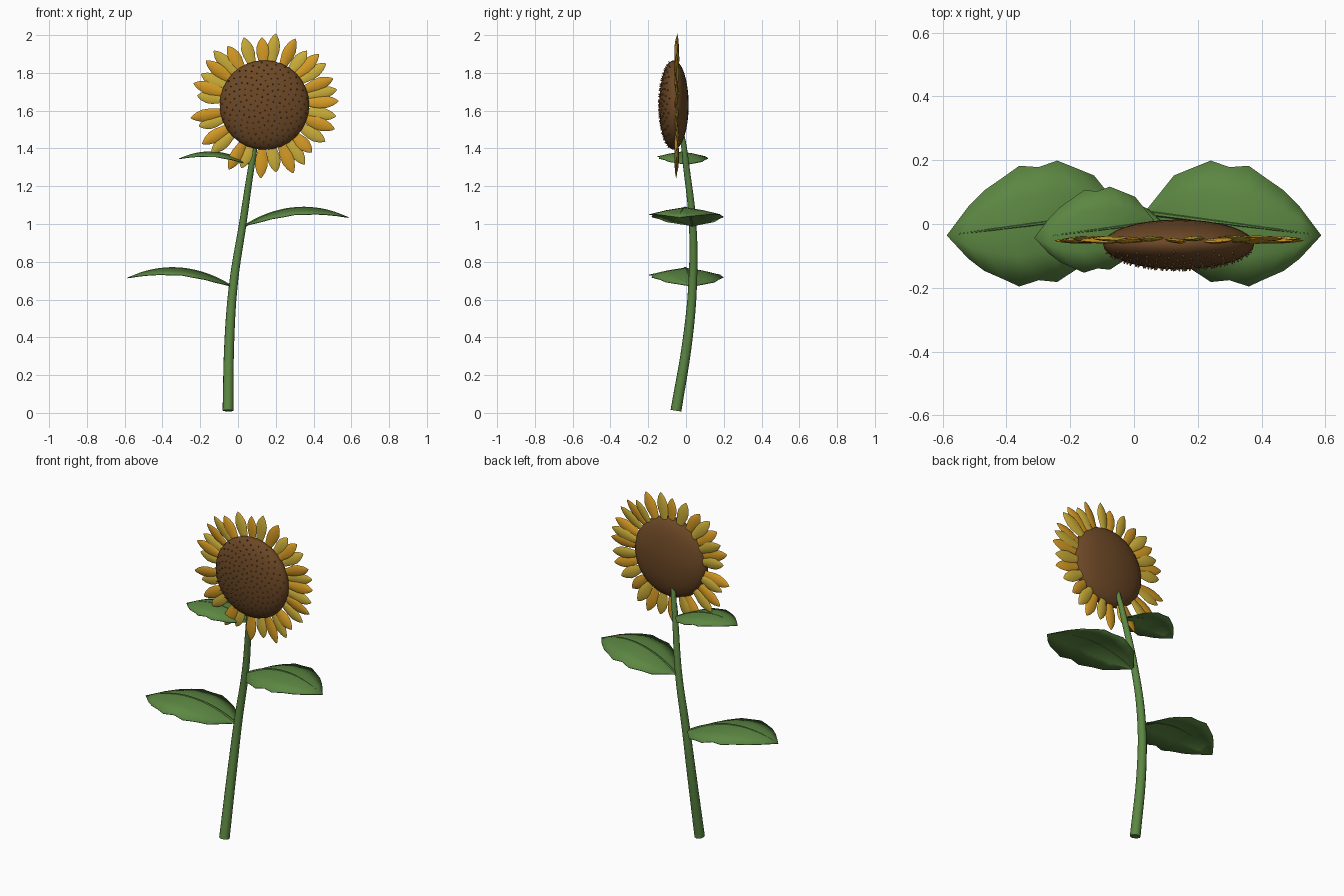
import bpy, bmesh, math, random
from mathutils import Vector, Matrix

random.seed(4)
if "Cube" in bpy.data.objects:
    bpy.data.objects.remove(bpy.data.objects["Cube"])


def material(name, rgb):
    m = bpy.data.materials.new(name)
    m.use_nodes = True
    m.diffuse_color = (*rgb, 1)
    m.node_tree.nodes["Principled BSDF"].inputs["Base Color"].default_value = (*rgb, 1)
    return m


green = material("leaf green", (0.107, 0.243, 0.055))
brown = material("disc brown", (0.15, 0.064, 0.019))
tan = material("seed tan", (0.24, 0.12, 0.035))
gold = material("petal gold", (0.68, 0.33, 0.018))
yellow = material("petal yellow", (0.60, 0.42, 0.04))


def add_object(name, bm, mats, angle=40):
    bmesh.ops.recalc_face_normals(bm, faces=bm.faces)
    mesh = bpy.data.meshes.new(name)
    bm.to_mesh(mesh)
    bm.free()
    for m in mats:
        mesh.materials.append(m)
    ob = bpy.data.objects.new(name, mesh)
    bpy.context.collection.objects.link(ob)
    select(ob)
    bpy.ops.object.shade_smooth_by_angle(angle=math.radians(angle))
    return ob


def select(ob):
    bpy.ops.object.select_all(action="DESELECT")
    ob.select_set(True)
    bpy.context.view_layer.objects.active = ob


def tube(name, points, radii, sides_res):
    curve = bpy.data.curves.new(name, "CURVE")
    curve.dimensions = "3D"
    curve.bevel_depth = 1
    curve.bevel_resolution = sides_res
    curve.use_fill_caps = True
    curve.resolution_u = 6
    spline = curve.splines.new("BEZIER")
    spline.bezier_points.add(len(points) - 1)
    for bp, co, r in zip(spline.bezier_points, points, radii):
        bp.co, bp.radius = co, r
        bp.handle_left_type = bp.handle_right_type = "AUTO"
    curve.materials.append(green)
    ob = bpy.data.objects.new(name, curve)
    bpy.context.collection.objects.link(ob)
    select(ob)
    bpy.ops.object.convert(target="MESH")
    bpy.ops.object.shade_smooth_by_angle(angle=math.radians(40))


# Curved, tapering stem
tube("stem",
     [(-0.053, -0.053, 0.012), (-0.045, 0.01, 0.4), (-0.022, 0.036, 0.7),
      (0.025, 0.035, 1.0), (0.07, 0.002, 1.3), (0.098, -0.02, 1.46), (0.11, -0.04, 1.53)],
     [0.029, 0.026, 0.023, 0.02, 0.017, 0.014, 0.008], 4)

# Leaves: arched midline, toothed outline, sides folded down
OUTLINE = [(0, 0.004), (0.02, 0.018), (0.165, 0.127), (0.26, 0.155), (0.375, 0.188),
           (0.48, 0.175), (0.59, 0.187), (0.68, 0.158), (0.79, 0.124), (0.88, 0.08), (1, 0.001)]


def leaf(name, base, side, scale):
    def mid(u):
        arch = 0.044 * u + 0.29 * u * (1 - u)
        return Vector(base) + scale * Vector((side * 0.545 * u, -0.07 * u, arch))

    bm = bmesh.new()
    rows = []
    for u, w in OUTLINE:
        row = []
        for t in (-1, -0.5, 0, 0.5, 1):
            drop = 0.2 * w * abs(t) ** 1.3
            row.append(bm.verts.new(mid(u) + scale * Vector((0, t * w, -drop))))
        rows.append(row)
    for a, b in zip(rows, rows[1:]):
        for i in range(4):
            bm.faces.new((a[i], a[i + 1], b[i + 1], b[i]))
    ob = add_object(name, bm, [green])
    mod = ob.modifiers.new("thickness", "SOLIDIFY")
    mod.thickness = 0.004
    mod.offset = 0
    steps = [i / 6 for i in range(7)]
    tube(name + "_rib", [mid(u) for u in steps],
         [scale * (0.008 - 0.006 * u) for u in steps], 1)


leaf("lower_leaf", (-0.035, 0.035, 0.67), -1, 1.01)
leaf("middle_leaf", (0.035, 0.035, 0.99), 1, 1.01)
leaf("upper_leaf", (0.065, 0.005, 1.315), -1, 0.69)

# Flower head: flattened disc facing the front
CENTER = Vector((0.14, -0.064, 1.63))
RADIUS, DEPTH = 0.237, 0.078
bm = bmesh.new()
bmesh.ops.create_uvsphere(bm, u_segments=32, v_segments=16, radius=1)
bm.transform(Matrix.Translation(CENTER) @ Matrix.Diagonal((RADIUS, DEPTH, RADIUS, 1)))
add_object("flower_disc", bm, [brown])

# Seeds in a spiral over the front of the disc
bm = bmesh.new()
COUNT = 170
for i in range(COUNT):
    r = 0.97 * math.sqrt((i + 0.5) / COUNT)
    a = i * math.pi * (3 - math.sqrt(5))
    x, z = r * math.cos(a), r * math.sin(a)
    y = -math.sqrt(1 - r * r)
    pos = CENTER + Vector((x * RADIUS, y * DEPTH, z * RADIUS))
    normal = Vector((x / RADIUS, y / DEPTH, z / RADIUS)).normalized()
    turn = normal.to_track_quat("Z", "Y").to_matrix().to_4x4()
    size = random.uniform(0.8, 1.1)
    bmesh.ops.create_cone(bm, segments=5, radius1=0.006 * size, radius2=0.002, depth=0.014,
                          cap_ends=True, matrix=Matrix.Translation(pos) @ turn)
add_object("seeds", bm, [tan], 20)

# Petals: pointed, flattened spindles around the disc
ANGLES = [92, 81, 65, 52, 43, 34, 21, 12, 3, -9, -19, -31, -45, -56, -67, -80, -93, -110,
          -119, -138, -148, -162, -170, 172, 163, 154, 143, 133, 122, 107]
SECTIONS = [(0.0, 0.012), (0.25, 0.023), (0.5, 0.033), (0.68, 0.033), (0.85, 0.022), (0.95, 0.01), (1, 0.001)]
bm = bmesh.new()
for n, angle in enumerate(ANGLES):
    length = 0.19 + random.uniform(-0.025, 0.018)
    twist = Matrix.Rotation(random.uniform(-0.2, 0.2), 4, "X")
    turn = Matrix.Rotation(-math.radians(angle), 4, "Y")
    place = (Matrix.Translation((CENTER.x, -0.052 + 0.006 * (n % 2), CENTER.z)) @ turn
             @ Matrix.Translation((0.19, 0, 0)) @ twist)
    rings = []
    for u, w in SECTIONS:
        ring = []
        for k in range(8):
            a = k * math.pi / 4
            p = Vector((u * length, 0.25 * w * math.sin(a), w * math.cos(a)))
            ring.append(bm.verts.new(place @ p))
        rings.append(ring)
    faces = [bm.faces.new(rings[0]), bm.faces.new(rings[-1])]
    for a, b in zip(rings, rings[1:]):
        for k in range(8):
            j = (k + 1) % 8
            faces.append(bm.faces.new((a[k], a[j], b[j], b[k])))
    for f in faces:
        f.material_index = n % 2
add_object("petals", bm, [gold, yellow], 50)
